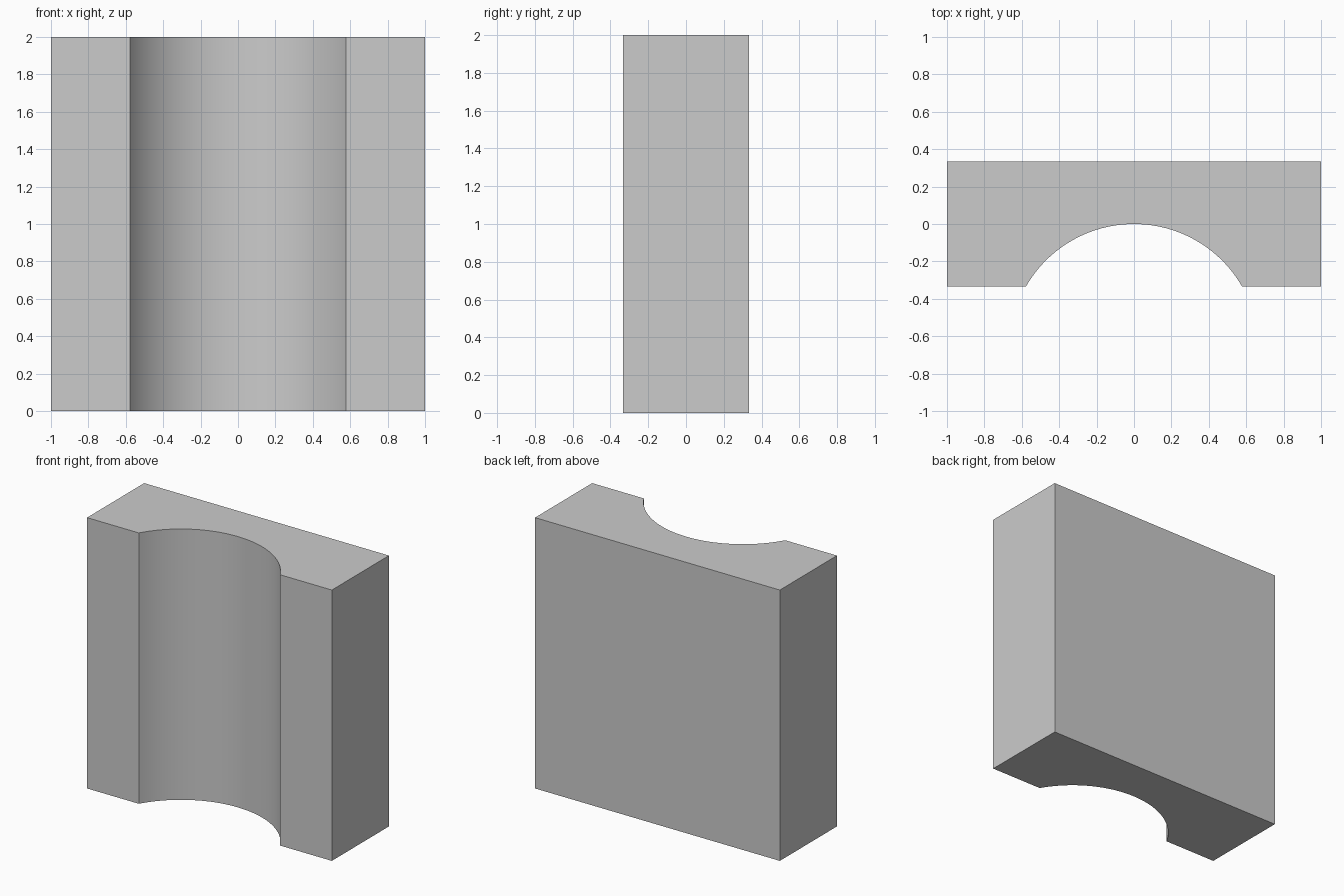
import bpy, bmesh, math

if "Cube" in bpy.data.objects:
    bpy.data.objects.remove(bpy.data.objects["Cube"])

HALF_W, HALF_D, HEIGHT = 1.0, 1 / 3, 2.0
RADIUS, SEGMENTS = 2 / 3, 48

# Plan outline: rectangle with a 120 degree groove arc cut into the front
outline = [(HALF_W, -HALF_D), (HALF_W, HALF_D), (-HALF_W, HALF_D), (-HALF_W, -HALF_D)]
for i in range(SEGMENTS + 1):
    a = math.radians(150 - 120 * i / SEGMENTS)
    outline.append((RADIUS * math.cos(a), -2 * HALF_D + RADIUS * math.sin(a)))

# Extrude the outline upward into a solid block
bm = bmesh.new()
base = bm.faces.new([bm.verts.new((x, y, 0)) for x, y in outline])
extruded = bmesh.ops.extrude_face_region(bm, geom=[base], use_keep_orig=True)
top = [g for g in extruded["geom"] if isinstance(g, bmesh.types.BMVert)]
bmesh.ops.translate(bm, verts=top, vec=(0, 0, HEIGHT))
bmesh.ops.recalc_face_normals(bm, faces=bm.faces)

mesh = bpy.data.meshes.new("grooved_block")
bm.to_mesh(mesh)
bm.free()
block = bpy.data.objects.new("grooved_block", mesh)
bpy.context.collection.objects.link(block)

# Smooth groove with crisp edges
bpy.context.view_layer.objects.active = block
block.select_set(True)
bpy.ops.object.shade_smooth_by_angle(angle=math.radians(20))
